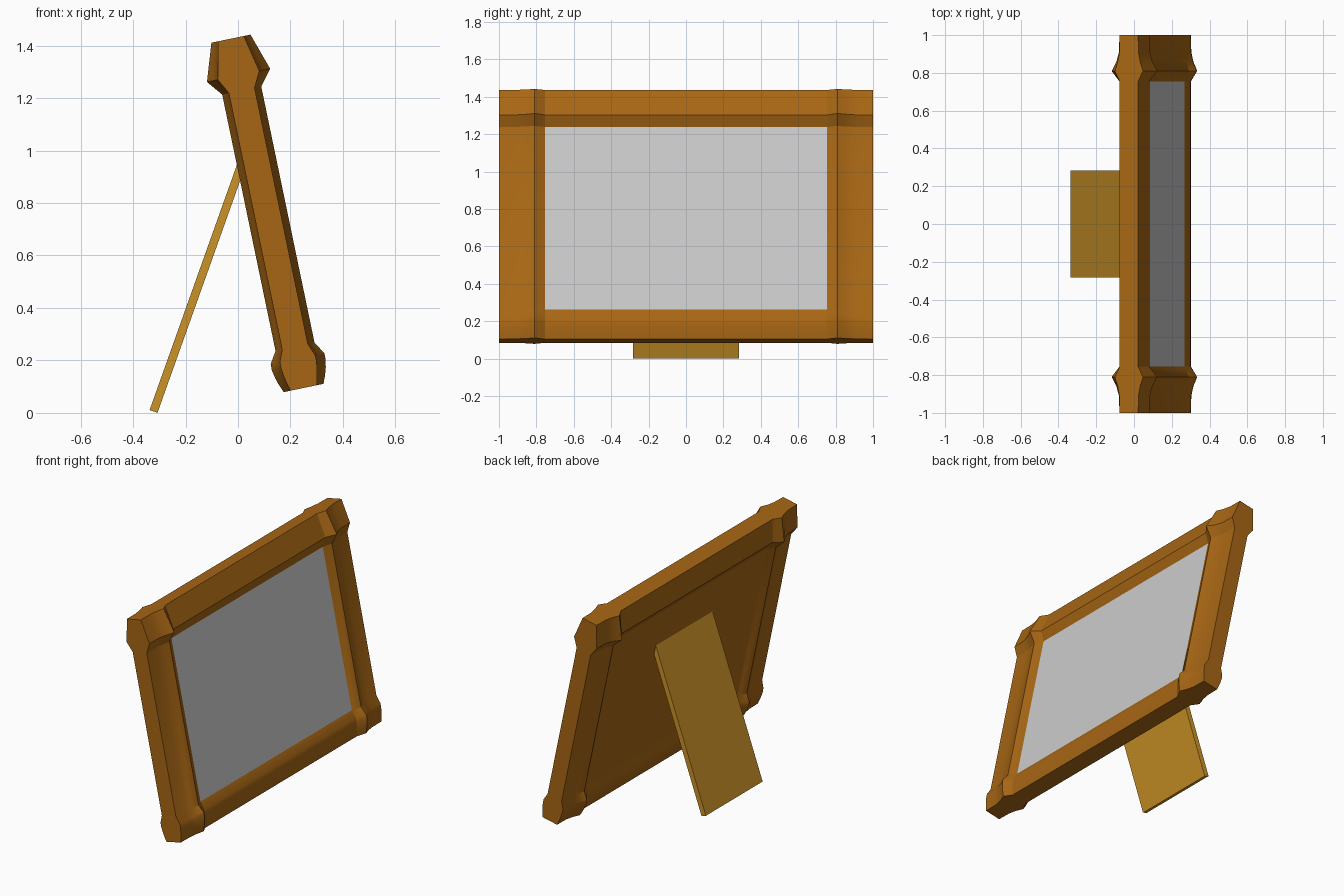
import bpy, math
from mathutils import Matrix

if "Cube" in bpy.data.objects:
    bpy.data.objects.remove(bpy.data.objects["Cube"])

HALF = 0.05  # base half thickness of the frame

# Swell factors across the frame: (position, factor)
SIDE = [(0.755, 1.0), (0.768, 1.12), (0.81, 1.52), (0.86, 1.2), (0.91, 1.03), (1.0, 1.0)]
BOTTOM = [(0.0, 1.02), (0.03, 1.18), (0.06, 1.3), (0.09, 1.38), (0.115, 1.37), (0.16, 1.0)]
TOP = [(1.158, 1.0), (1.217, 1.62), (1.36, 1.0)]

LEAN = Matrix.Translation((0.25, 0, 0.095)) @ Matrix.Rotation(math.radians(-11.75), 4, 'Y')
PROP = Matrix.Translation((-0.322, 0, 0.0055)) @ Matrix.Rotation(math.radians(19.6), 4, 'Y')


def material(name, color):
    m = bpy.data.materials.new(name)
    m.diffuse_color = color
    m.use_nodes = True
    m.node_tree.nodes["Principled BSDF"].inputs["Base Color"].default_value = m.diffuse_color
    return m


def make(name, verts, faces, matrix, mat=None):
    me = bpy.data.meshes.new(name)
    me.from_pydata(verts, [], faces)
    me.transform(matrix)
    me.update()
    ob = bpy.data.objects.new(name, me)
    bpy.context.collection.objects.link(ob)
    if mat:
        me.materials.append(mat)
    return ob


def box(name, xs, ys, zs, matrix, mat=None):
    verts = [(x, y, z) for x in xs for y in ys for z in zs]
    faces = [(0, 1, 3, 2), (4, 6, 7, 5), (0, 4, 5, 1), (2, 3, 7, 6), (0, 2, 6, 4), (1, 5, 7, 3)]
    return make(name, verts, faces, matrix, mat)


wood = material("dark_wood", (0.39, 0.134, 0.007, 1))
light_wood = material("light_wood", (0.6, 0.29, 0.02, 1))

# Frame: front and back relief grids joined by an outer rim, with an open centre
ys = [(-y, f) for y, f in reversed(SIDE)] + SIDE
ts = BOTTOM + TOP
ny, nt = len(ys), len(ts)
verts, faces = [], []
for sign in (1, -1):
    for y, f in ys:
        for t, g in ts:
            verts.append((sign * HALF * f * g, y, t))
back = ny * nt
for i in range(ny - 1):
    for j in range(nt - 1):
        if i == len(SIDE) - 1 and j == len(BOTTOM) - 1:
            continue
        q = [i * nt + j, (i + 1) * nt + j, (i + 1) * nt + j + 1, i * nt + j + 1]
        faces.append(q)
        faces.append([v + back for v in reversed(q)])
rim = ([i * nt for i in range(ny)] + [(ny - 1) * nt + j for j in range(1, nt)]
       + [i * nt + nt - 1 for i in range(ny - 2, -1, -1)] + list(range(nt - 2, 0, -1)))
for a, b in zip(rim, rim[1:] + rim[:1]):
    faces.append((a, a + back, b + back, b))
frame = make("frame", verts, faces, LEAN, wood)
bpy.context.view_layer.objects.active = frame
frame.select_set(True)
bpy.ops.object.shade_smooth_by_angle(angle=math.radians(25))

# Picture and backing board fill the opening
box("picture", (0.0, HALF), (-0.755, 0.755), (0.16, 1.158), LEAN)
box("backing_board", (-HALF, 0.0), (-0.755, 0.755), (0.16, 1.158), LEAN, wood)

# Rear prop that holds the frame up
box("rear_stand", (-0.016, 0.016), (-0.283, 0.283), (0, 1.06), PROP, light_wood)
